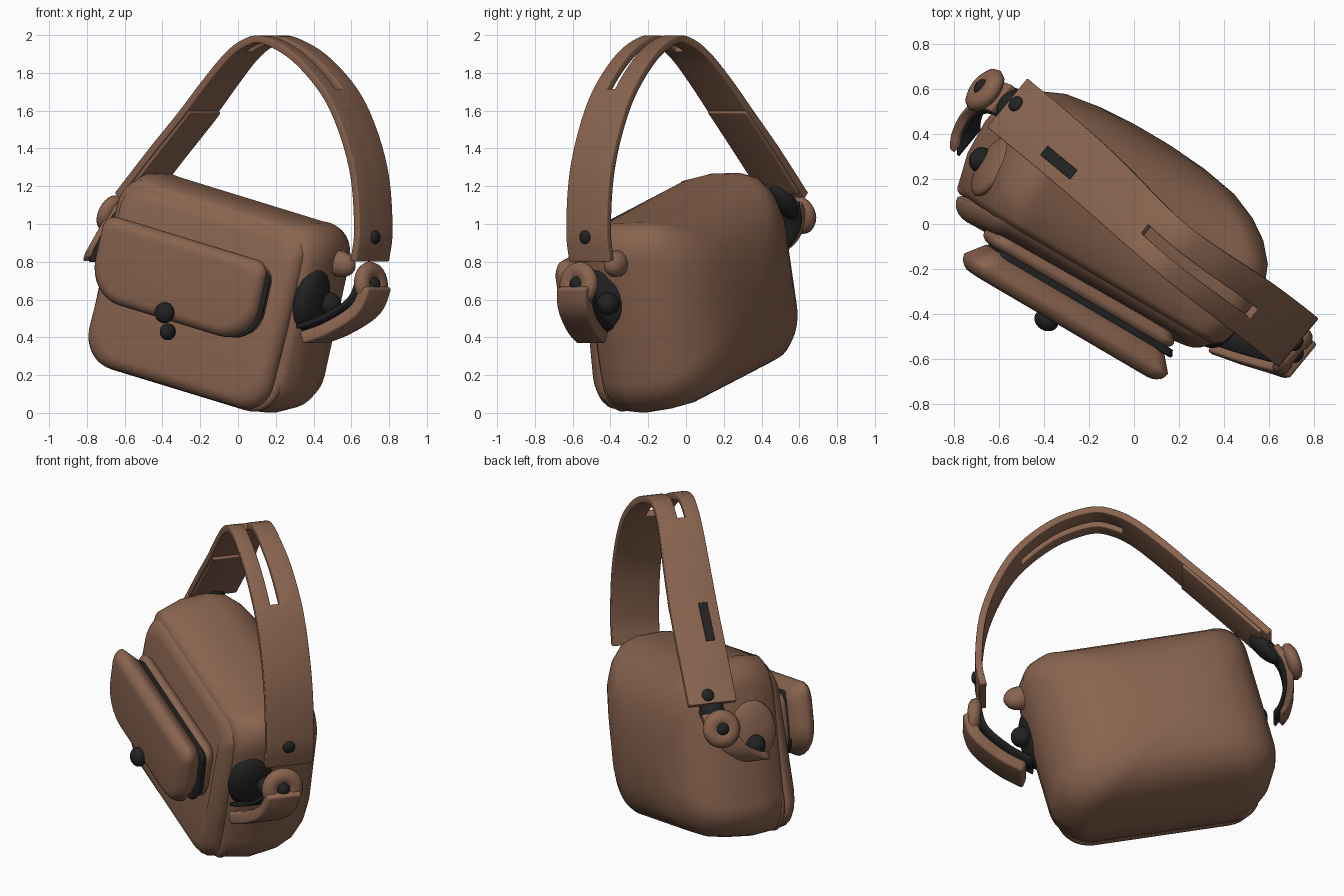
import bpy, bmesh, math
from mathutils import Vector, Matrix

if "Cube" in bpy.data.objects:
    bpy.data.objects.remove(bpy.data.objects["Cube"])

def material(name, col):
    m = bpy.data.materials.new(name)
    m.diffuse_color = (*col, 1)
    m.use_nodes = True
    m.node_tree.nodes["Principled BSDF"].inputs["Base Color"].default_value = m.diffuse_color
    return m

BROWN = material("brown leather", (0.25, 0.126, 0.078))
BLACK = material("black fittings", (0.016, 0.016, 0.016))

# Bag frame: width, depth and height axes
U = Vector((0.835, -0.49, -0.255)).normalized()
W = Vector((0.51, 0.861, 0.013))
W = (W - U * W.dot(U)).normalized()
V = U.cross(W)
BAG = Matrix((U, W, V)).transposed().to_4x4()

# Strap frame: horizontal run, sideways offset
D = Vector((0.772, -0.635, 0)).normalized()
N = Vector((-D.y, D.x, 0))
ORIGIN = Vector((0.08, 0.01, 0))

def strap_point(s, z, n):
    return ORIGIN + D * s + N * n + Vector((0, 0, z))

def finish(name, bm, mat, angle=40, bevel=0, thick=0, matrix=None):
    me = bpy.data.meshes.new(name)
    bm.to_mesh(me)
    bm.free()
    ob = bpy.data.objects.new(name, me)
    bpy.context.collection.objects.link(ob)
    me.materials.append(mat)
    if matrix:
        ob.matrix_world = matrix
    if thick:
        m = ob.modifiers.new("thickness", 'SOLIDIFY')
        m.thickness, m.offset = thick, -1
    if bevel:
        m = ob.modifiers.new("soft edge", 'BEVEL')
        m.width, m.segments, m.angle_limit = bevel, 3, math.radians(50)
    bpy.ops.object.select_all(action='DESELECT')
    bpy.context.view_layer.objects.active = ob
    ob.select_set(True)
    bpy.ops.object.shade_smooth_by_angle(angle=math.radians(angle))
    return ob

def rounded_rect(cu, cv, hu, hv, w, r_top, r_bottom, seg=8):
    pts = []
    for k, (sx, sz) in enumerate([(1, 1), (-1, 1), (-1, -1), (1, -1)]):
        r = min(r_top if sz > 0 else r_bottom, hu * 0.95, hv * 0.95)
        for i in range(seg + 1):
            a = math.pi / 2 * (k + i / seg)
            pts.append(Vector((cu + sx * (hu - r) + r * math.cos(a), w,
                               cv + sz * (hv - r) + r * math.sin(a))))
    return pts

def loft(name, rings, mat, angle=45, warp=None):
    bm = bmesh.new()
    loops = [[bm.verts.new(warp(p) if warp else p) for p in ring] for ring in rings]
    for a, b in zip(loops, loops[1:]):
        for i in range(len(a)):
            j = (i + 1) % len(a)
            bm.faces.new((a[i], a[j], b[j], b[i]))
    bm.faces.new(loops[0])
    bm.faces.new(loops[-1])
    bmesh.ops.recalc_face_normals(bm, faces=bm.faces)
    return finish(name, bm, mat, angle, matrix=BAG)

# Main body: rounded sections from front to domed back; top ends lift, rear underside rises
def body_shape(p):
    if p.z > 0.6:
        p.z += (0.08 * ((p.x + 0.23) / 0.6) ** 2 - 0.02) * (p.z - 0.6) / 0.5
    elif p.z < 0.4:
        p.z += 0.14 * max(0, min(p.y + 0.2, 0.3)) * (0.4 - p.z) / 0.4
    p.x -= 0.12 * max(0, p.y)
    return p

body = [(-0.27, 0.59, 0.475), (-0.24, 0.62, 0.5), (-0.1, 0.655, 0.515), (0.06, 0.655, 0.515),
        (0.16, 0.63, 0.5), (0.24, 0.58, 0.46), (0.30, 0.51, 0.41), (0.35, 0.41, 0.335),
        (0.378, 0.27, 0.21), (0.39, 0.1, 0.07)]
loft("bag_body", [rounded_rect(-0.235, 0.565, hu, hv, w, 0.19, 0.22) for w, hu, hv in body],
     BROWN, 60, body_shape)

# Soft pad: lofted slab with rounded front and back edges
def pad(name, cu, cv, hu, hv, back, front, edge, r_top, r_bottom, mat=BROWN, warp=None):
    rings = [rounded_rect(cu, cv, hu - edge, hv - edge, back, r_top, r_bottom)]
    for i in range(6):
        a = math.pi / 2 * i / 5
        inset = edge * (1 - math.cos(a))
        rings.append(rounded_rect(cu, cv, hu - inset, hv - inset,
                                  front + edge * (1 - math.sin(a)), r_top, r_bottom))
    return loft(name, rings, mat, 60, warp)

# Front panel leans back at its upper edge
def lean(p):
    p.y += 0.07 * max(0, (p.z - 0.75) / 0.3)
    return p

pad("front_panel", -0.24, 0.57, 0.58, 0.495, -0.2, -0.365, 0.075, 0.12, 0.17, BROWN, lean)
pad("panel_piping", -0.24, 0.57, 0.605, 0.505, -0.2, -0.275, 0.03, 0.12, 0.18, BROWN, lean)
pad("pocket_pouch", -0.25, 0.65, 0.48, 0.20, -0.3, -0.395, 0.04, 0.07, 0.16)
pad("pocket_gusset", -0.22, 0.645, 0.47, 0.2, -0.385, -0.42, 0.01, 0.05, 0.17, BLACK)
pad("pocket_flap", -0.25, 0.67, 0.515, 0.225, -0.402, -0.545, 0.06, 0.07, 0.20)

def catmull(pts, steps=6):
    pts = [Vector(p) for p in pts]
    pts = [pts[0] * 2 - pts[1]] + pts + [pts[-1] * 2 - pts[-2]]
    out = []
    for a, b, c, d in zip(pts, pts[1:], pts[2:], pts[3:]):
        for i in range(steps):
            t = i / steps
            out.append(0.5 * (2 * b + (c - a) * t + (2 * a - 5 * b + 4 * c - d) * t * t
                              + (3 * b - a - 3 * c + d) * t ** 3))
    return out + [pts[-2]]

# Band that follows (run, height, offset) points; optional slot in the middle column
def band(name, pts, cols, thick, slot=None, bevel=0.012, mat=BROWN):
    bm = bmesh.new()
    path = catmull(pts)
    rows = []
    for p in path:
        narrow = 1 - (0.12 * math.exp(-((p.x - 0.1) / 0.35) ** 2) if slot else 0)
        rows.append([bm.verts.new(strap_point(p.x, p.y, p.z + c * narrow)) for c in cols])
    for i in range(len(path) - 1):
        for j in range(len(cols) - 1):
            mid = (path[i].x + path[i + 1].x) / 2
            if slot and j == 1 and slot[0] < mid < slot[1] and path[i].y > 1.5:
                continue
            bm.faces.new((rows[i][j], rows[i][j + 1], rows[i + 1][j + 1], rows[i + 1][j]))
    return finish(name, bm, mat, 40, bevel, thick)

# Carrying strap and its inner lining; the arch drifts forward near its top
arch = [(0.82, 0.80), (0.845, 0.95), (0.83, 1.2), (0.78, 1.4), (0.69, 1.6), (0.59, 1.74),
        (0.45, 1.87), (0.32, 1.95), (0.17, 1.998), (0.05, 1.975), (-0.07, 1.905),
        (-0.22, 1.77), (-0.4, 1.59), (-0.6, 1.40), (-0.8, 1.20), (-0.835, 1.165)]
band("strap", [(s, z, -0.035 * math.exp(-((s - 0.15) / 0.4) ** 2)) for s, z in arch],
     [-0.14, -0.045, 0.01, 0.14], 0.04, (0.0, 0.6))
band("strap_lining", [(-0.36, 1.625, -0.005), (-0.4, 1.585, 0), (-0.6, 1.39, 0), (-0.8, 1.19, 0)],
     [-0.13, 0.13], 0.052)

# Curled end tongues, each with a dark inner lining
def tongue(name, pts, half, thick, inset):
    band(name, pts, [-half, half], thick, None, 0.015)
    mid = [(s + (-0.04 if s > 0 else 0.04), z + (0.035 if s > 0 else 0), n + 0.005) for s, z, n in pts]
    band(name + "_lining", mid, [-half + inset, half - inset], 0.02, None, 0, BLACK)

tongue("right_tongue", [(0.85, 0.68, -0.05), (0.81, 0.57, -0.08), (0.68, 0.48, -0.14),
                        (0.55, 0.43, -0.19)], 0.1, 0.07, 0.02)
tongue("left_tongue", [(-0.87, 1.12, 0), (-0.935, 1.03, -0.03), (-0.96, 0.92, -0.1),
                       (-0.94, 0.84, -0.19), (-0.90, 0.8, -0.25)], 0.075, 0.045, 0.0)

def basis(normal, centre):
    q = Vector(normal).to_track_quat('Z', 'Y')
    return Matrix.Translation(centre) @ q.to_matrix().to_4x4()

# Ellipsoid fitting, flattened along its normal
def blob(name, centre, normal, size, mat):
    bm = bmesh.new()
    bmesh.ops.create_uvsphere(bm, u_segments=20, v_segments=12, radius=1)
    bmesh.ops.scale(bm, vec=size, verts=bm.verts)
    return finish(name, bm, mat, 60, matrix=basis(normal, centre))

# Padded ring around each tongue stud
def ring(name, centre, normal, major, minor):
    bm = bmesh.new()
    rows = []
    for i in range(24):
        a = 2 * math.pi * i / 24
        rows.append([bm.verts.new(((major + minor * math.cos(b)) * math.cos(a),
                                   (major + minor * math.cos(b)) * math.sin(a),
                                   minor * 0.8 * math.sin(b)))
                     for b in [2 * math.pi * k / 10 for k in range(10)]])
    for i in range(24):
        for k in range(10):
            a, b = rows[i], rows[(i + 1) % 24]
            bm.faces.new((a[k], b[k], b[(k + 1) % 10], a[(k + 1) % 10]))
    return finish(name, bm, BROWN, 60, matrix=basis(normal, centre))

for side, s, z, n, out in [("right", 0.85, 0.68, -0.05, D + Vector((0, 0, 0.1))),
                           ("left", -0.945, 1.05, -0.02, -D + Vector((0, 0, 0.4)))]:
    c = strap_point(s, z, n)
    major = 0.072 if side == "right" else 0.06
    ring(side + "_ring", c, out, major, 0.05)
    blob(side + "_stud", c + out * 0.015, out, (0.04, 0.04, 0.035), BLACK)

# Strap studs and the dark adjustment mark
blob("right_strap_stud", strap_point(0.845, 0.93, -0.01), D, (0.036, 0.036, 0.02), BLACK)
slope = (-D + Vector((0, 0, 1))).normalized()
blob("left_strap_stud", strap_point(-0.80, 1.20, 0.02), slope, (0.036, 0.036, 0.02), BLACK)
mark_path = [(-0.405, 1.593, -0.06), (-0.49, 1.513, -0.06), (-0.575, 1.431, -0.06)]
band("strap_mark", mark_path, [-0.026, 0.026], 0.009, None, 0.003, BLACK)

# Clasp on the pocket
def at(u, w, v):
    return BAG @ Vector((u, w, v))

blob("clasp_knob", at(-0.25, -0.56, 0.49), -W, (0.056, 0.056, 0.045), BLACK)
blob("clasp_catch", at(-0.285, -0.42, 0.375), -W, (0.04, 0.045, 0.05), BLACK)

# Side mounts: dark recess pads and leather lugs
blob("right_mount", at(0.38, -0.16, 0.72), U, (0.14, 0.18, 0.07), BLACK)
blob("right_knob", at(0.46, -0.1, 0.72), U, (0.06, 0.06, 0.06), BLACK)
blob("right_lug", at(0.43, -0.03, 0.93), U, (0.06, 0.07, 0.09), BROWN)
blob("left_lug", at(-0.88, -0.09, 0.70), -U, (0.15, 0.18, 0.045), BROWN)
blob("left_knob", at(-0.92, -0.09, 0.62), -U, (0.058, 0.065, 0.05), BLACK)
blob("strap_end_pad", strap_point(-0.80, 1.12, 0), slope, (0.07, 0.12, 0.05), BLACK)
